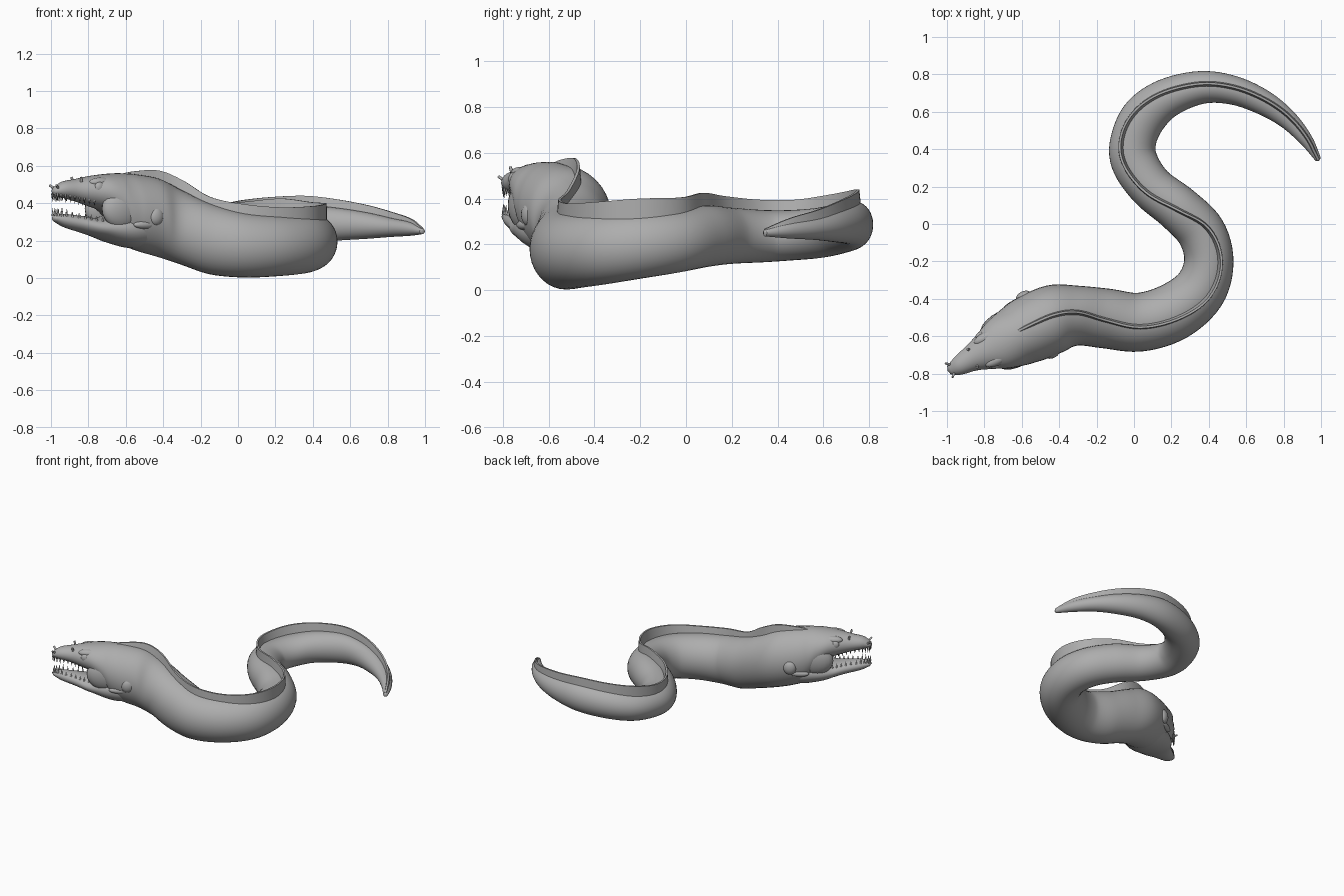
import bpy, bmesh, math
from mathutils import Vector

if "Cube" in bpy.data.objects:
    bpy.data.objects.remove(bpy.data.objects["Cube"])

skin = bpy.data.materials.new("grey skin")
skin.use_nodes = True
skin.diffuse_color = (0.42, 0.42, 0.42, 1)
skin.node_tree.nodes["Principled BSDF"].inputs["Base Color"].default_value = (0.42, 0.42, 0.42, 1)

# Stations from snout to tail tip: x, y, bottom, top, half width
BODY = [
    (-.985, -.78, .445, .485, .028), (-.94, -.76, .43, .515, .05), (-.87, -.72, .41, .53, .07),
    (-.8, -.685, .385, .545, .1), (-.73, -.65, .355, .555, .135), (-.67, -.62, .28, .56, .155),
    (-.62, -.595, .19, .56, .168), (-.55, -.56, .15, .555, .18), (-.42, -.505, .11, .53, .182),
    (-.3, -.49, .07, .47, .16), (-.15, -.505, .02, .4, .16), (.03, -.525, .003, .35, .157),
    (.21, -.47, .01, .335, .155), (.35, -.355, .025, .335, .143), (.4, -.2, .05, .34, .132),
    (.36, -.045, .075, .35, .13), (.24, .08, .1, .37, .125), (.09, .2, .115, .36, .12),
    (0, .34, .122, .35, .125), (0, .46, .13, .35, .122), (.06, .58, .14, .36, .12),
    (.18, .675, .16, .38, .105), (.36, .73, .18, .39, .088), (.53, .715, .2, .375, .077),
    (.69, .65, .21, .35, .067), (.82, .56, .22, .32, .052), (.92, .45, .226, .298, .036),
    (.985, .345, .235, .265, .016)]
JAW = [
    (-.982, -.78, .302, .338, .028), (-.93, -.755, .272, .343, .047), (-.84, -.71, .243, .333, .075),
    (-.76, -.67, .216, .322, .11), (-.68, -.625, .185, .345, .14), (-.58, -.58, .16, .36, .15),
    (-.46, -.525, .16, .34, .12)]
# Crest height and sideways lean of the fin, from the seventh body station on
FIN_FROM = 6
FIN = [
    (.555, .1), (.57, .1), (.575, .1), (.525, .1), (.435, -.05), (.395, -.15), (.378, -.25),
    (.385, -.4), (.4, -.45), (.405, -.3), (.425, .05), (.41, .3), (.395, .42), (.395, .5),
    (.415, .42), (.432, .3), (.44, .2), (.42, .2), (.388, .25), (.35, .3), (.315, .25), (.268, 0)]


def smooth_rows(rows, steps=6):
    """Catmull-Rom interpolation through rows of numbers."""
    padded = [rows[0]] + list(rows) + [rows[-1]]
    out = []
    for a, b, c, d in zip(padded, padded[1:], padded[2:], padded[3:]):
        for i in range(steps):
            t = i / steps
            out.append([q + .5 * t * (r - p + t * (2*p - 5*q + 4*r - s + t * (3*(q - r) + s - p)))
                        for p, q, r, s in zip(a, b, c, d)])
    return out + [list(rows[-1])]


def frames(rows):
    """Centre, tangent and sideways vector at every row."""
    pts = [Vector((r[0], r[1], (r[2] + r[3]) / 2)) for r in rows]
    out = []
    for i, p in enumerate(pts):
        t = pts[min(i + 1, len(pts) - 1)] - pts[max(i - 1, 0)]
        t.z = 0
        t.normalize()
        out.append((p, t, Vector((-t.y, t.x, 0))))
    return out


def finish(name, bm, angle=50):
    bmesh.ops.recalc_face_normals(bm, faces=bm.faces)
    mesh = bpy.data.meshes.new(name)
    bm.to_mesh(mesh)
    bm.free()
    mesh.materials.append(skin)
    obj = bpy.data.objects.new(name, mesh)
    bpy.context.collection.objects.link(obj)
    bpy.ops.object.select_all(action="DESELECT")
    obj.select_set(True)
    bpy.context.view_layer.objects.active = obj
    bpy.ops.object.shade_smooth_by_angle(angle=math.radians(angle))
    return obj


def bridge(bm, rings):
    for a, b in zip(rings, rings[1:]):
        for i in range(len(a)):
            j = (i + 1) % len(a)
            bm.faces.new((a[i], a[j], b[j], b[i]))


def tube(name, rows, sides=36):
    """Loft elliptical sections and close both ends with a rounded point."""
    bm = bmesh.new()
    rings, path = [], frames(rows)
    for r, (p, t, side) in zip(rows, path):
        half = (r[3] - r[2]) / 2
        rings.append([bm.verts.new(p + side * r[4] * math.cos(a) + Vector((0, 0, half * math.sin(a))))
                      for a in (math.tau * k / sides for k in range(sides))])
    bridge(bm, rings)
    for ring, r, (p, t, side), sign in ((rings[0], rows[0], path[0], -1), (rings[-1], rows[-1], path[-1], 1)):
        pole = bm.verts.new(p + t * sign * r[4] * .5)
        for i in range(sides):
            bm.faces.new((ring[i], ring[(i + 1) % sides], pole))
    return finish(name, bm)


def ball(name, centre, size, heading):
    bm = bmesh.new()
    bmesh.ops.create_uvsphere(bm, u_segments=20, v_segments=12, radius=1)
    along, side = heading
    for v in bm.verts:
        v.co = centre + along * v.co.x * size[0] + side * v.co.y * size[1] + Vector((0, 0, v.co.z * size[2]))
    return finish(name, bm)


def spike(bm, base, tip, radius, tip_radius=0.0):
    axis = tip - base
    made = bmesh.ops.create_cone(bm, cap_ends=True, segments=8, radius1=radius,
                                 radius2=tip_radius, depth=axis.length)
    turn = Vector((0, 0, 1)).rotation_difference(axis)
    for v in made["verts"]:
        v.co = turn @ v.co + (base + tip) / 2


body = smooth_rows(BODY)
jaw = smooth_rows(JAW)
tube("body_and_upper_head", body)
tube("lower_jaw", jaw)

# Dorsal fin: a thin crest that flares slightly outward
fin_rows = smooth_rows([b + f for b, f in zip(BODY[FIN_FROM:], FIN)])
bm = bmesh.new()
rings = []
for r, (p, t, side) in zip(fin_rows, frames(fin_rows)):
    half, lean = (r[3] - r[2]) / 2, r[6]
    base = p + side * lean * r[4] + Vector((0, 0, half * math.sqrt(1 - lean * lean) - .02))
    crest = p + side * lean * r[4] * 1.15
    crest.z = max(r[5], base.z + .01)
    thick = min(.016, r[4] * .7)
    rings.append([bm.verts.new(v) for v in (base + side * thick, crest + side * .006,
                                            crest - side * .006, base - side * thick)])
bridge(bm, rings)
bm.faces.new(rings[0])
bm.faces.new(rings[-1])
finish("dorsal_fin", bm, 40)

# Head details, mirrored about the head axis
AXIS = Vector((.89, .456, 0))
SIDE = Vector((-.456, .89, 0))
ORIGIN = Vector((-.985, -.78, 0))


def head_point(along, out, z):
    return ORIGIN + AXIS * along + SIDE * out + Vector((0, 0, z))


nostrils = bmesh.new()
for label, s in (("left", 1), ("right", -1)):
    ball(label + "_eye", head_point(.23, s * .088, .485), (.03, .02, .03), (AXIS, SIDE))
    ball(label + "_brow", head_point(.25, s * .066, .512), (.07, .03, .026), (AXIS, SIDE))
    ball(label + "_cheek", head_point(.37, s * .1, .37), (.13, .058, .11), (AXIS, SIDE))
    ball(label + "_gill_fold", head_point(.53, s * .167, .33), (.045, .03, .05), (AXIS, SIDE))
    ball(label + "_gill_flap", head_point(.47, s * .155, .285), (.07, .022, .022), (AXIS, SIDE))
    ball(label + "_mouth_corner", head_point(.33, s * .115, .34), (.04, .03, .028), (AXIS, SIDE))
    spike(nostrils, head_point(.02, s * .02, .475), head_point(-.005, s * .042, .497), .008, .006)
    spike(nostrils, head_point(.14, s * .05, .515), head_point(.135, s * .056, .54), .008, .006)
finish("nostril_tubes", nostrils)

# Teeth along the rims of both jaws
teeth = bmesh.new()
for rows, direction in ((body, -1), (jaw, 1)):
    for i, (r, (p, t, side)) in enumerate(zip(rows[:19], frames(rows)[:19])):
        if i % 2:
            continue
        half = (r[3] - r[2]) / 2
        for s in (1, -1):
            base = p + side * s * r[4] * .72 + Vector((0, 0, direction * half * .6))
            length = .045 if i < 7 else .032
            spike(teeth, base, base + Vector((0, 0, direction * length)), .007)
finish("teeth", teeth)
